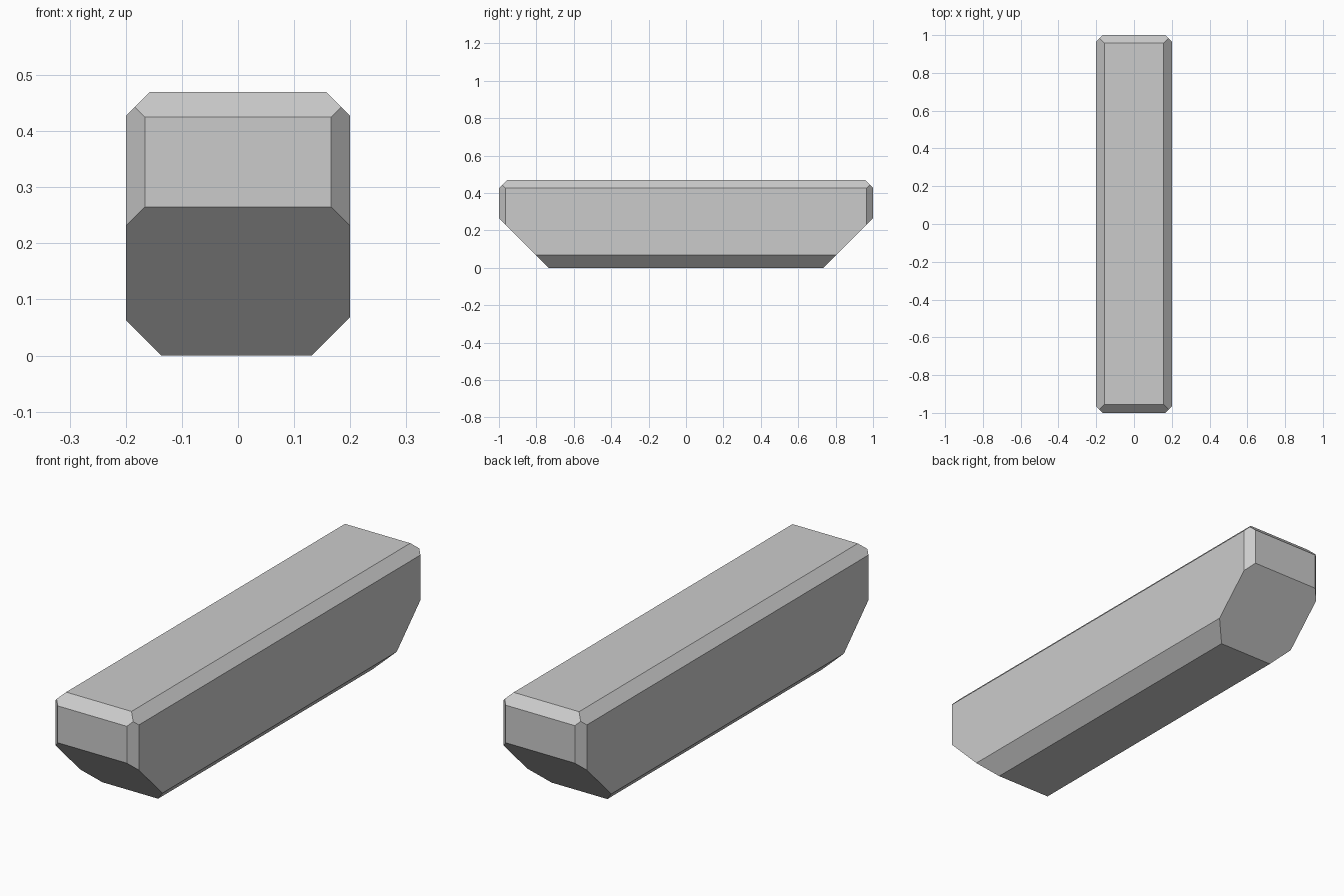
import bpy, bmesh
from mathutils import Matrix

if "Cube" in bpy.data.objects:
    bpy.data.objects.remove(bpy.data.objects["Cube"])

HALF_W, HALF_L, HEIGHT = 0.2, 1.0, 0.47

# Solid block standing on the ground
bm = bmesh.new()
bmesh.ops.create_cube(bm, size=1, matrix=Matrix.Translation((0, 0, HEIGHT / 2))
                      @ Matrix.Diagonal((2 * HALF_W, 2 * HALF_L, HEIGHT, 1)))


def chamfer(point, normal):
    """Slice off everything beyond a plane and cap the cut."""
    geom = bm.verts[:] + bm.edges[:] + bm.faces[:]
    cut = bmesh.ops.bisect_plane(bm, geom=geom, plane_co=point, plane_no=normal,
                                 clear_outer=True)["geom_cut"]
    bmesh.ops.contextual_create(
        bm, geom=[e for e in cut if isinstance(e, bmesh.types.BMEdge)])


for s in (-1, 1):
    # Long top and bottom edges
    chamfer((s * 0.157, 0, HEIGHT), (s, 0, 1))
    chamfer((s * (0.137 if s < 0 else 0.131), 0, 0), (s, 0, -1))
    # End top edge and the deep sloped underside
    chamfer((0, s * (0.955 if s < 0 else 0.958), HEIGHT), (0, s, 1))
    chamfer((0, s * 0.735, 0), (0, s, -1))
    # Upright corners
    for t in (-1, 1):
        chamfer((t * 0.166, s * HALF_L, 0), (t, s, 0))

bmesh.ops.recalc_face_normals(bm, faces=bm.faces[:])
mesh = bpy.data.meshes.new("chamfered_beam")
bm.to_mesh(mesh)
bm.free()
bpy.context.collection.objects.link(bpy.data.objects.new("chamfered_beam", mesh))
